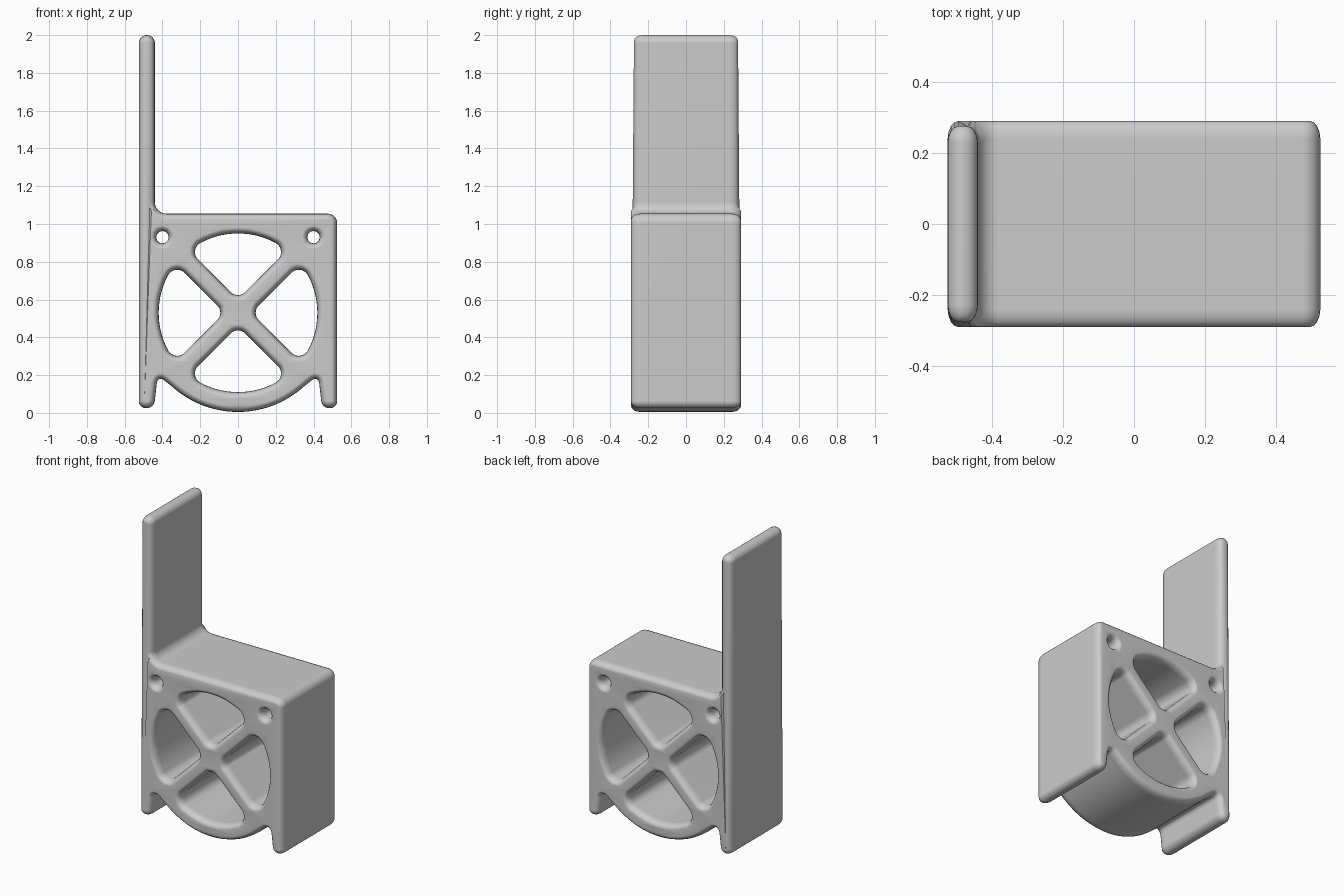
import bpy
import bmesh
from math import sin, cos, pi, sqrt, atan2
from mathutils import Vector, Matrix
from mathutils.geometry import interpolate_bezier

cube = bpy.data.objects.get("Cube")
if cube:
    bpy.data.objects.remove(cube, do_unlink=True)

MID = 0.53          # height of the wheel-shaped frame's centre
BEVEL = 0.03        # edge rounding in the profile plane
HALF_DEPTH = 0.24   # flat half depth before the rounding


def arc(cx, cz, r, a0, a1, n):
    """Points on an arc, leaving out the last one."""
    return [Vector((cx + r * cos(a0 + (a1 - a0) * i / n),
                    cz + r * sin(a0 + (a1 - a0) * i / n))) for i in range(n)]


def rounded(corners, n=7):
    """Polygon of (x, z, r) corners, each softened over a length r."""
    pts = []
    for i, (x, z, r) in enumerate(corners):
        p = Vector((x, z))
        if r == 0:
            pts.append(p)
            continue
        before = Vector(corners[i - 1][:2]) - p
        after = Vector(corners[(i + 1) % len(corners)][:2]) - p
        a, b = p + before.normalized() * r, p + after.normalized() * r
        pts += interpolate_bezier(a, a.lerp(p, 0.55), b.lerp(p, 0.55), b, n)
    return [Vector(p[:2]) for p in pts]


def window(turn, r=0.055, radius=0.42, half_brace=0.05):
    """Quarter opening of the ring between two braces, with round corners."""
    w = half_brace + r
    along = sqrt((radius - r) ** 2 - w ** 2)
    cx, cz = (along - w) / sqrt(2), (along + w) / sqrt(2)
    phi = atan2(cz, cx)
    pts = arc(0, w * sqrt(2), r, 1.25 * pi, 1.75 * pi, 8)
    pts += arc(cx, cz, r, -pi / 4, phi, 10)
    pts += arc(0, 0, radius, phi, pi - phi, 14)
    pts += arc(-cx, cz, r, pi - phi, 1.25 * pi, 10)
    spin = Matrix.Rotation(turn, 2)
    return [spin @ p + Vector((0, MID)) for p in pts]


# Outline: backrest, seat, short legs and the round belly between them
belly = [(p.x, p.y, 0) for p in arc(0, 0.525, 0.52, -0.735 * pi, -0.265 * pi, 28)]
belly.append((-belly[0][0], belly[0][1], 0))
left_leg = [(-0.525, 0.025, 0.038), (-0.445, 0.025, 0.038), (-0.425, 0.2, 0.045)]
right_leg = [(-x, z, r) for x, z, r in reversed(left_leg)]
upper = [(0.525, 1.055, 0.05), (-0.44, 1.055, 0.06),
         (-0.44, 2, 0.042), (-0.525, 2, 0.042)]
loops = [rounded(left_leg + belly + right_leg + upper)]

# Openings: four windows between the crossed braces and two bolt holes
loops += [window(k * pi / 2) for k in range(4)]
loops += [arc(s * 0.4, 0.93, 0.033, 0, 2 * pi, 12) for s in (-1, 1)]

curve = bpy.data.curves.new("frame_profile", "CURVE")
curve.dimensions = "2D"
curve.fill_mode = "BOTH"
curve.extrude = HALF_DEPTH
curve.bevel_depth = BEVEL
curve.bevel_resolution = 3
curve.offset = -BEVEL
for loop in loops:
    spline = curve.splines.new("POLY")
    spline.points.add(len(loop) - 1)
    for point, p in zip(spline.points, loop):
        point.co = (p.x, p.y, 0, 1)
    spline.use_cyclic_u = True

frame = bpy.data.objects.new("chair_frame", curve)
bpy.context.collection.objects.link(frame)
bpy.ops.object.select_all(action="DESELECT")
frame.select_set(True)
bpy.context.view_layer.objects.active = frame
bpy.ops.object.convert(target="MESH")
frame = bpy.context.object
frame.name = "chair_frame"

# Stand the profile up, soften its rims and make the backrest a bit shallower
bm = bmesh.new()
bm.from_mesh(frame.data)
bmesh.ops.remove_doubles(bm, verts=bm.verts, dist=0.0005)
bm.transform(Matrix.Rotation(pi / 2, 4, "X"))
for v in bm.verts:
    side = 1 if v.co.y > 0 else -1
    rim = abs(v.co.y) - HALF_DEPTH
    if rim > 0:
        v.co.y = side * (HALF_DEPTH + rim * 1.67)
    if v.co.z > 1.08:
        v.co.y *= 0.95
bmesh.ops.recalc_face_normals(bm, faces=bm.faces)
bm.to_mesh(frame.data)
bm.free()

# Plain grey finish
grey = bpy.data.materials.new("light_grey")
grey.use_nodes = True
colour = (0.6, 0.6, 0.6, 1)
grey.diffuse_color = colour
grey.node_tree.nodes["Principled BSDF"].inputs["Base Color"].default_value = colour
frame.data.materials.clear()
frame.data.materials.append(grey)

bpy.ops.object.shade_smooth_by_angle(angle=0.7)
weighted = frame.modifiers.new("even_shading", "WEIGHTED_NORMAL")
weighted.keep_sharp = True
